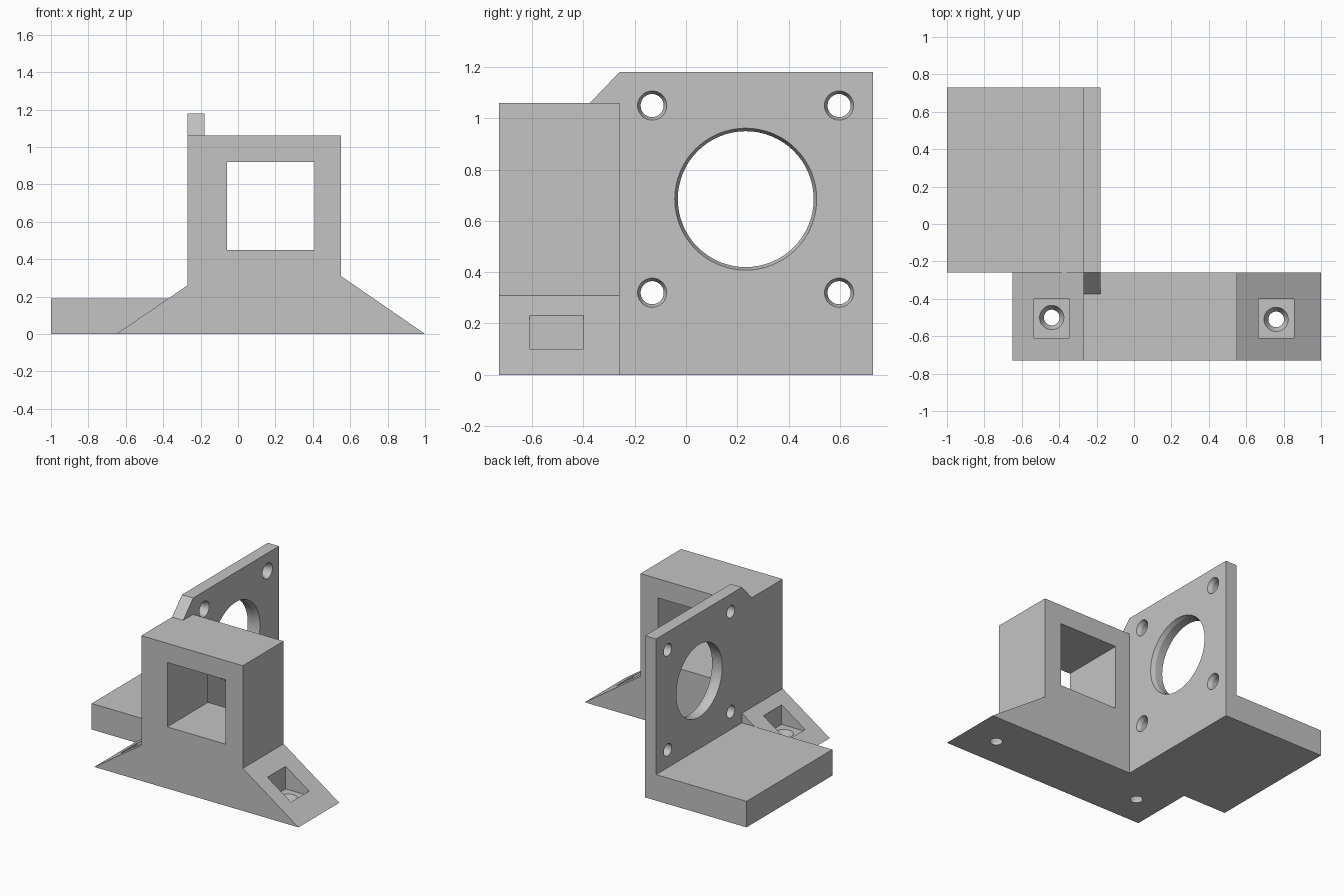
import bpy
import bmesh
from math import radians
from mathutils import Matrix, Vector

cube = bpy.data.objects.get("Cube")
if cube:
    bpy.data.objects.remove(cube, do_unlink=True)

grey = bpy.data.materials.new("plain grey")
grey.use_nodes = True
grey.diffuse_color = (0.55, 0.55, 0.55, 1)
grey.node_tree.nodes["Principled BSDF"].inputs["Base Color"].default_value = (0.55, 0.55, 0.55, 1)


def finish(name, bm):
    bmesh.ops.recalc_face_normals(bm, faces=bm.faces)
    mesh = bpy.data.meshes.new(name)
    bm.to_mesh(mesh)
    bm.free()
    mesh.materials.append(grey)
    obj = bpy.data.objects.new(name, mesh)
    bpy.context.collection.objects.link(obj)
    return obj


def prism(name, points, offset):
    """Extrude a closed outline along an offset."""
    bm = bmesh.new()
    face = bm.faces.new([bm.verts.new(p) for p in points])
    result = bmesh.ops.extrude_face_region(bm, geom=[face])
    moved = [v for v in result["geom"] if isinstance(v, bmesh.types.BMVert)]
    bmesh.ops.translate(bm, verts=moved, vec=offset)
    return finish(name, bm)


def box(name, low, high):
    (x, y, z), (X, Y, Z) = low, high
    return prism(name, [(x, y, z), (X, y, z), (X, Y, z), (x, Y, z)], (0, 0, Z - z))


def cone(name, start, end, r_start, r_end):
    """Round cutter between two points."""
    start, end = Vector(start), Vector(end)
    axis = end - start
    turn = axis.to_track_quat("Z", "Y").to_matrix().to_4x4()
    bm = bmesh.new()
    bmesh.ops.create_cone(bm, cap_ends=True, segments=64, radius1=r_start, radius2=r_end,
                          depth=axis.length,
                          matrix=Matrix.Translation((start + end) / 2) @ turn)
    return finish(name, bm)


def cut(obj, cutter):
    mod = obj.modifiers.new("cut", "BOOLEAN")
    mod.operation = "DIFFERENCE"
    mod.solver = "EXACT"
    mod.object = cutter
    bpy.context.view_layer.objects.active = obj
    bpy.ops.object.modifier_apply(modifier=mod.name)
    bpy.data.objects.remove(cutter, do_unlink=True)


BACK, FRONT, SEAM = 0.73, -0.73, -0.26
LEFT, RIGHT = -0.27, -0.18

# Front block with sloping feet and a square tunnel
outline = [(-0.65, 0), (1, 0), (0.55, 0.31), (0.55, 1.06), (LEFT, 1.06), (LEFT, 0.26)]
block = prism("front_block", [(x, FRONT, z) for x, z in outline], (0, SEAM - FRONT, 0))
cut(block, box("tunnel_cutter", (-0.06, -1, 0.45), (0.41, 0, 0.92)))

# Screw pockets with countersunk holes in both feet
FLOOR = 0.065
for x, y in ((-0.44, -0.5), (0.76, -0.51)):
    cut(block, box("pocket_cutter", (x - 0.095, -0.61, FLOOR), (x + 0.095, -0.4, 0.4)))
    cut(block, cone("screw_cutter", (x, y, -0.1), (x, y, 0.3), 0.042, 0.042))
    cut(block, cone("sink_cutter", (x, y, 0.02), (x, y, 0.11), 0.042, 0.088))

# Upright motor plate with a chamfered nose resting on the block
outline = [(SEAM, 0), (BACK, 0), (BACK, 1.18), (SEAM, 1.18), (-0.375, 1.06), (SEAM, 1.06)]
plate = prism("upright_plate", [(LEFT, y, z) for y, z in outline], (RIGHT - LEFT, 0, 0))
holes = [(0.233, 0.685, 0.265)]
holes += [(y, z, 0.045) for y in (-0.132, 0.597) for z in (0.32, 1.05)]
for y, z, r in holes:
    cut(plate, cone("hole_cutter", (-0.5, y, z), (0, y, z), r, r))
    cut(plate, cone("chamfer_cutter", (RIGHT - 0.03, y, z), (RIGHT + 0.03, y, z), r, r + 0.024))

# Flat base slab beside the plate
box("base_slab", (-1, SEAM, 0), (LEFT, BACK, 0.19))

# Smooth the round holes, keep the edges sharp
for obj in (block, plate):
    bpy.ops.object.select_all(action="DESELECT")
    obj.select_set(True)
    bpy.context.view_layer.objects.active = obj
    bpy.ops.object.shade_smooth_by_angle(angle=radians(15))
